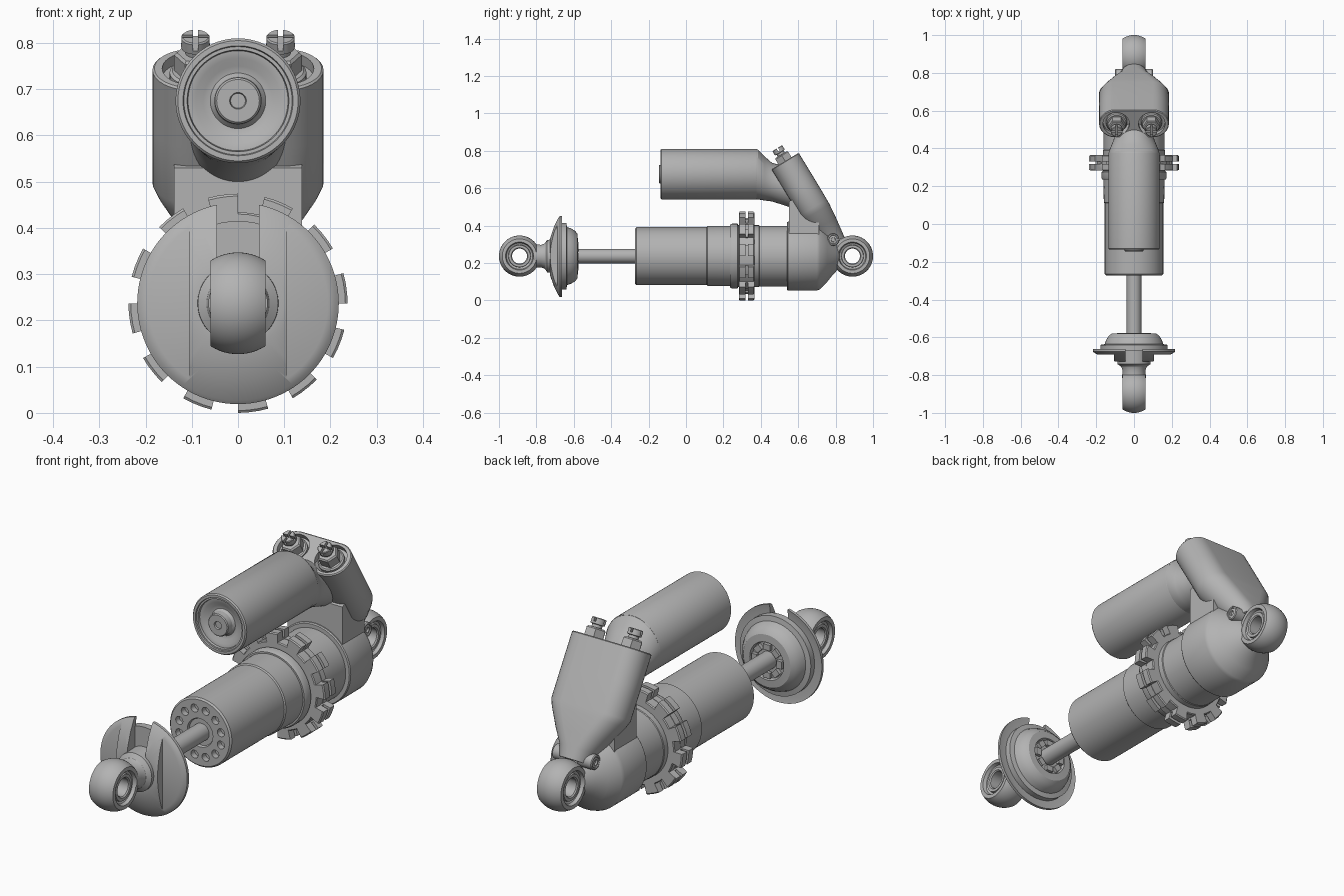
import bpy
import bmesh
from math import sin, cos, pi, radians, sqrt
from mathutils import Vector, Quaternion

if "Cube" in bpy.data.objects:
    bpy.data.objects.remove(bpy.data.objects["Cube"])

grey = bpy.data.materials.new("satin_grey")
grey.use_nodes = True
grey.diffuse_color = (0.45, 0.45, 0.45, 1)
grey.node_tree.nodes["Principled BSDF"].inputs["Base Color"].default_value = (0.45, 0.45, 0.45, 1)

X, Y = Vector((1, 0, 0)), Vector((0, 1, 0))
AXIS_Z = 0.237                                  # height of the damper axis
DAMPER = Vector((0, 0, AXIS_Z))
RESERVOIR = Vector((0, 0, 0.675))
ARM_TOP = Vector((0, 0.53, 0.745))
ARM_UP = Vector((0, -0.52, 0.855)).normalized()
ARM_BACK = Vector((0, ARM_UP.z, -ARM_UP.y))
parts = []


def finish(name, bm):
    bmesh.ops.remove_doubles(bm, verts=bm.verts, dist=1e-5)
    bmesh.ops.recalc_face_normals(bm, faces=bm.faces)
    mesh = bpy.data.meshes.new(name)
    bm.to_mesh(mesh)
    bm.free()
    mesh.materials.append(grey)
    ob = bpy.data.objects.new(name, mesh)
    bpy.context.collection.objects.link(ob)
    parts.append(ob)
    return ob


def loft(name, rings, closed=False):
    """Skin a list of equal point rings, capped unless closed on itself."""
    bm = bmesh.new()
    loops = [[bm.verts.new(p) for p in ring] for ring in rings]
    n = len(loops[0])
    pairs = list(zip(loops, loops[1:])) + ([(loops[-1], loops[0])] if closed else [])
    for a, b in pairs:
        for i in range(n):
            j = (i + 1) % n
            bm.faces.new((a[i], a[j], b[j], b[i]))
    if not closed:
        bm.faces.new(loops[0])
        bm.faces.new(loops[-1])
    return finish(name, bm)


def circle(centre, axis, r, n):
    q = axis.to_track_quat('Z', 'Y')
    r = max(r, 1e-7)
    return [centre + q @ Vector((r * cos(2 * pi * i / n), r * sin(2 * pi * i / n), 0))
            for i in range(n)]


def turned(name, origin, axis, profile, n=64, closed=False):
    """Lathe a profile of (distance along axis, radius)."""
    return loft(name, [circle(origin + axis * t, axis, r, n) for t, r in profile], closed)


def box(name, centre, size, rot=Quaternion()):
    bm = bmesh.new()
    bmesh.ops.create_cube(bm, size=1)
    for v in bm.verts:
        v.co = Vector(centre) + rot @ Vector(a * b for a, b in zip(v.co, size))
    return finish(name, bm)


def cut(ob, cutters):
    for c in cutters:
        c.hide_render = True
        m = ob.modifiers.new("cut", 'BOOLEAN')
        m.operation, m.solver, m.object = 'DIFFERENCE', 'EXACT', c
        bpy.context.view_layer.objects.active = ob
        bpy.ops.object.modifier_apply(modifier=m.name)
        parts.remove(c)
        bpy.data.objects.remove(c)


# Mounting eyes: sliced balls with a bearing ring and a through hole
def mounting_eye(name, y):
    outer = [(x, sqrt(0.11 ** 2 - x * x)) for x in (0.06 * i / 6 for i in range(-6, 7))]
    right = [(0.06, 0.075), (0.045, 0.07), (0.04, 0.06), (0.05, 0.058), (0.05, 0.045), (0.045, 0.04)]
    left = [(-x, r) for x, r in reversed(right)]
    turned(name, Vector((0, y, AXIS_Z)), X, outer + right + left, 64, True)


mounting_eye("front_eye", -0.89)
mounting_eye("rear_eye", 0.89)

# Front neck and spring perch
turned("front_neck", DAMPER, Y, [(-0.815, 0.064), (-0.775, 0.06), (-0.755, 0.068),
                                 (-0.742, 0.087), (-0.65, 0.09)])
perch = turned("spring_perch", DAMPER, Y, [
    (-0.728, 0.075), (-0.728, 0.1), (-0.705, 0.165), (-0.682, 0.21), (-0.675, 0.218),
    (-0.662, 0.218), (-0.667, 0.19), (-0.667, 0.075)], 96, True)
cut(perch, [box("slot_cutter", (0, -0.7, AXIS_Z + 0.2), (0.09, 0.2, 0.4))]
    + [box("flat_cutter", (s * 0.205, -0.74, AXIS_Z), (0.2, 0.1, 0.6)) for s in (-1, 1)])
turned("perch_hub", DAMPER, Y, [
    (-0.672, 0.07), (-0.672, 0.178), (-0.64, 0.178), (-0.636, 0.155), (-0.615, 0.148),
    (-0.592, 0.134), (-0.58, 0.118), (-0.578, 0.085), (-0.592, 0.08), (-0.592, 0.0)])
for i in range(8):
    a = 2 * pi * i / 8
    box(f"hub_clip_{i + 1}", (0.063 * cos(a), -0.588, AXIS_Z + 0.063 * sin(a)),
        (0.026, 0.024, 0.034), Quaternion(Y, -a))

# Shaft and damper body
turned("shaft", DAMPER, Y, [(-0.62, 0.039), (-0.2, 0.039)], 32)
body = turned("damper_body", DAMPER, Y, [
    (-0.262, 0), (-0.262, 0.06), (-0.272, 0.064), (-0.272, 0.148), (-0.265, 0.155),
    (0.11, 0.155), (0.115, 0.16), (0.24, 0.161), (0.24, 0)], 96)
holes = []
for i in range(12):
    a = 2 * pi * (i + 0.5) / 12
    spot = DAMPER + Vector((0.108 * cos(a), 0, 0.108 * sin(a)))
    holes.append(turned("hole_cutter", spot, Y, [(-0.3, 0.018), (-0.245, 0.018)], 20))
cut(body, holes)
turned("threaded_sleeve", DAMPER, Y, [
    (0.235, 0.14), (0.235, 0.168), (0.245, 0.173), (0.275, 0.173), (0.28, 0.165),
    (0.39, 0.165), (0.393, 0.162), (0.56, 0.162)], 96)


# Adjuster ring with twelve lugs in two rows
def lug_ring(y, low, high):
    pts = []
    for k in range(12):
        for deg, r in ((0, low), (0, high), (5, high), (11, high), (16, high), (16, low), (23, low)):
            a = radians(30 * k + deg)
            pts.append(Vector((r * cos(a), y, AXIS_Z + r * sin(a))))
    return pts


loft("adjuster_ring", [lug_ring(y, low, high) for y, low, high in (
    (0.283, 0.193, 0.232), (0.287, 0.197, 0.237), (0.318, 0.197, 0.237), (0.318, 0.195, 0.203),
    (0.332, 0.195, 0.203), (0.332, 0.197, 0.237), (0.361, 0.197, 0.237), (0.365, 0.193, 0.232))])

# Rear head and its web up to the arm
turned("rear_head", DAMPER, Y, [
    (0.54, 0.14), (0.54, 0.18), (0.545, 0.184), (0.7, 0.184), (0.715, 0.178), (0.755, 0.138),
    (0.785, 0.1), (0.8, 0.085), (0.815, 0.064)], 96)
web = [(0.55, 0.34), (0.55, 0.53), (0.62, 0.56), (0.71, 0.47), (0.71, 0.34)]
loft("head_web", [[Vector((x, y, z)) for y, z in web] for x in (-0.138, 0.138)])


# Slanted arm: stadium sections narrowing down to the rear eye
def stadium(s, w, d):
    centre = ARM_TOP - ARM_UP * s
    pts = []
    for side, start in ((1, -pi / 2), (-1, pi / 2)):
        for i in range(17):
            a = start + pi * i / 16
            pts.append(centre + X * (side * (w - d) + d * cos(a)) + ARM_BACK * d * sin(a))
    return pts


arm = loft("valve_arm", [stadium(*p) for p in (
    (0, 0.181, 0.08), (0.004, 0.185, 0.085), (0.15, 0.185, 0.085), (0.29, 0.185, 0.084),
    (0.32, 0.172, 0.083), (0.4, 0.125, 0.075), (0.46, 0.085, 0.067), (0.51, 0.068, 0.06))])
sides = (("left", 1), ("right", -1))
cut(arm, [turned("pocket_cutter", ARM_TOP + X * 0.094 * s, ARM_UP, [(-0.025, 0.07), (0.05, 0.07)], 40)
          for _, s in sides])

# Adjuster knobs and side screws
tilt = ARM_UP.to_track_quat('Z', 'Y')
for word, s in sides:
    spot = ARM_TOP + X * 0.092 * s
    turned(f"{word}_knob_base", spot, ARM_UP, [(-0.03, 0.056), (-0.01, 0.056), (-0.005, 0.05)], 32)
    turned(f"{word}_knob_nut", spot, ARM_UP,
           [(-0.02, 0.046), (0.034, 0.046), (0.04, 0.04)], 6)
    knob = turned(f"{word}_knob", spot, ARM_UP,
                  [(0.03, 0.022), (0.052, 0.022), (0.054, 0.031), (0.078, 0.031), (0.081, 0.028)], 32)
    cut(knob, [box("cross_cutter", spot + ARM_UP * 0.081, size, tilt)
               for size in ((0.1, 0.01, 0.036), (0.01, 0.1, 0.036))])
    turned(f"{word}_side_screw", Vector((0, 0.787, 0.325)), X * s, [
        (0.03, 0.033), (0.096, 0.033), (0.1, 0.03), (0.1, 0.024), (0.096, 0.022),
        (0.098, 0.012), (0.09, 0.011), (0.09, 0)], 32)

# Reservoir with a dished end cap, and the duct joining it to the arm
turned("reservoir", RESERVOIR, Y, [
    (-0.137, 0), (-0.137, 0.016), (-0.145, 0.018), (-0.145, 0.046), (-0.141, 0.05),
    (-0.115, 0.052), (-0.105, 0.06), (-0.107, 0.075), (-0.118, 0.092), (-0.12, 0.108),
    (-0.13, 0.11), (-0.13, 0.117), (-0.136, 0.119), (-0.136, 0.13), (-0.13, 0.135),
    (0.375, 0.135), (0.38, 0.133), (0.38, 0)], 96)
loft("reservoir_duct", [circle(Vector((0, y, z)), Y, r, 64) for y, z, r in (
    (0.37, 0.675, 0.134), (0.385, 0.673, 0.133), (0.42, 0.652, 0.118), (0.46, 0.632, 0.103),
    (0.52, 0.615, 0.105), (0.58, 0.6, 0.11))])

# Smooth shading with crisp edges
bpy.ops.object.select_all(action='DESELECT')
for ob in parts:
    ob.select_set(True)
bpy.context.view_layer.objects.active = parts[0]
bpy.ops.object.shade_smooth_by_angle(angle=radians(30))
